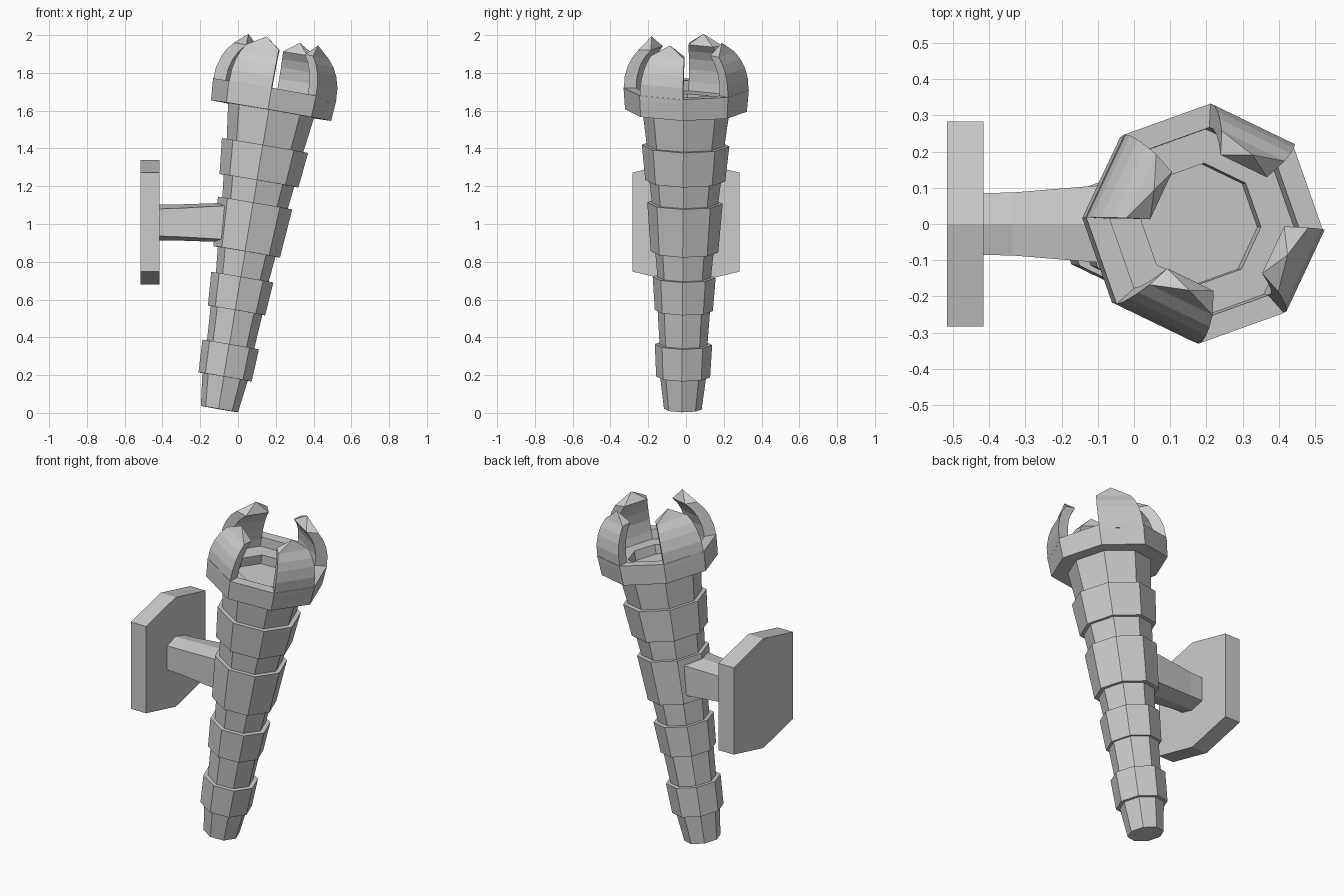
import bpy, bmesh
from math import radians, cos, sin, pi
from mathutils import Matrix

if "Cube" in bpy.data.objects:
    bpy.data.objects.remove(bpy.data.objects["Cube"])

# Tilted frame of the torch: origin at the foot, local z along the axis
FRAME = (Matrix.Translation((-0.098, -0.017, 0.02))
         @ Matrix.Rotation(radians(9.8), 4, 'Y')
         @ Matrix.Rotation(radians(-0.6), 4, 'X')
         @ Matrix.Rotation(radians(-3), 4, 'Z'))
SIDES = 8
STEP = 2 * pi / SIDES


def finish(name, bm, matrix=None):
    bmesh.ops.recalc_face_normals(bm, faces=bm.faces)
    mesh = bpy.data.meshes.new(name)
    bm.to_mesh(mesh)
    bm.free()
    ob = bpy.data.objects.new(name, mesh)
    bpy.context.collection.objects.link(ob)
    if matrix:
        ob.matrix_world = matrix
    return ob


def skin(bm, loops, cap_start=True, cap_end=True):
    """Join equal-length loops of points with quads."""
    rings = [[bm.verts.new(p) for p in loop] for loop in loops]
    n = len(rings[0])
    for a, b in zip(rings, rings[1:]):
        for i in range(n):
            j = (i + 1) % n
            bm.faces.new((a[i], a[j], b[j], b[i]))
    if cap_start:
        bm.faces.new(rings[0])
    if cap_end:
        bm.faces.new(rings[-1])
    return rings


def turned(name, profile):
    """Eight-sided solid from (height, radius) pairs."""
    bm = bmesh.new()
    skin(bm, [[(r * cos(i * STEP), r * sin(i * STEP), s) for i in range(SIDES)]
              for s, r in profile])
    return finish(name, bm, FRAME)


# Stepped, flaring handle with raised bands
turned("handle", [
    (0, 0.10), (0.173, 0.122), (0.173, 0.143), (0.347, 0.152),
    (0.347, 0.127), (0.53, 0.139), (0.53, 0.154), (0.709, 0.167),
    (0.709, 0.142), (0.845, 0.155), (0.845, 0.179), (1.107, 0.2),
    (1.107, 0.176), (1.227, 0.19), (1.227, 0.212), (1.416, 0.232),
    (1.416, 0.206), (1.61, 0.232)])

# Cup with a rim, a shallow ledge and a central well
turned("cup", [
    (1.48, 0.165), (1.604, 0.2), (1.604, 0.323), (1.72, 0.332), (1.72, 0.266),
    (1.665, 0.262), (1.665, 0.168), (1.52, 0.166)])

# Four curved claws on alternate sides of the cup, each with a pointed end
for k in range(4):
    a0, a1 = (2 * k + 1) * STEP, (2 * k + 2) * STEP
    bm = bmesh.new()
    rings = skin(bm, [
        [(ro * cos(a0), ro * sin(a0), s), (ro * cos(a1), ro * sin(a1), s),
         (ri * cos(a1), ri * sin(a1), s), (ri * cos(a0), ri * sin(a0), s)]
        for s, ro, ri in [(1.70, 0.331, 0.266), (1.78, 0.327, 0.262),
                          (1.84, 0.310, 0.246), (1.885, 0.287, 0.222),
                          (1.925, 0.255, 0.188)]], cap_end=False)
    mid = (a0 + a1) / 2
    tip = bm.verts.new((0.207 * cos(mid), 0.207 * sin(mid), 1.985))
    for i in range(4):
        bm.faces.new((rings[-1][i], rings[-1][(i + 1) % 4], tip))
    finish(f"claw_{k + 1}", bm, FRAME)


def hexagon(x, half_w, z_apex, z_corner, zc):
    """Upright hexagon in the y-z plane, points up and down."""
    return [(x, 0, zc + z_apex), (x, half_w, zc + z_corner), (x, half_w, zc - z_corner),
            (x, 0, zc - z_apex), (x, -half_w, zc - z_corner), (x, -half_w, zc + z_corner)]


# Wall plate
bm = bmesh.new()
skin(bm, [hexagon(x, 0.283, 0.33, 0.262, 1.01) for x in (-0.517, -0.415)])
finish("wall_plate", bm)

# Arm joining plate and handle
bm = bmesh.new()
skin(bm, [hexagon(-0.43, 0.085, 0.095, 0.072, 1.008),
          hexagon(-0.335, 0.087, 0.095, 0.074, 1.008),
          hexagon(-0.09, 0.107, 0.103, 0.088, 1.008),
          hexagon(0.0, 0.107, 0.103, 0.088, 1.008)])
finish("arm", bm)
